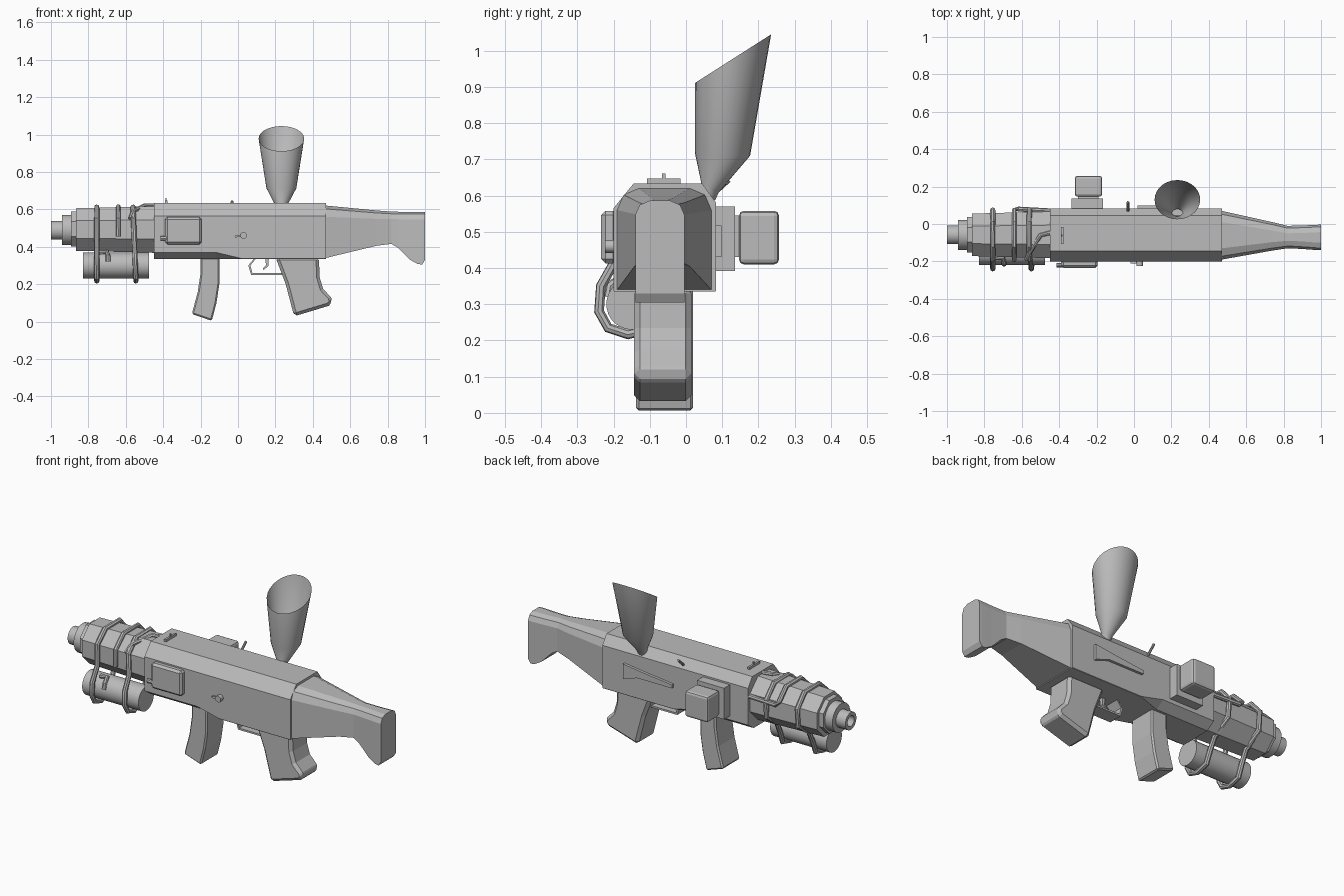
import bpy, bmesh, math
from mathutils import Vector

grey = bpy.data.materials.new("mid grey")
grey.diffuse_color = (0.5, 0.5, 0.5, 1)
CY, CZ = -0.058, 0.487      # barrel axis


def finish(name, bm, bevel=0, smooth=False, segments=1):
    bmesh.ops.recalc_face_normals(bm, faces=bm.faces)
    me = bpy.data.meshes.new(name)
    bm.to_mesh(me)
    bm.free()
    ob = bpy.data.objects.new(name, me)
    bpy.context.collection.objects.link(ob)
    me.materials.append(grey)
    if bevel:
        m = ob.modifiers.new("edge", "BEVEL")
        m.width, m.segments = bevel, segments
    if smooth:
        bpy.ops.object.select_all(action='DESELECT')
        ob.select_set(True)
        bpy.context.view_layer.objects.active = ob
        bpy.ops.object.shade_smooth_by_angle(angle=math.radians(35))
    return ob


def loft(name, rings, caps=True, closed=False, **kw):
    """Skin a list of equally long rings of points."""
    bm = bmesh.new()
    vs = [[bm.verts.new(p) for p in r] for r in rings]
    n = len(vs[0])
    pairs = list(zip(vs, vs[1:])) + ([(vs[-1], vs[0])] if closed else [])
    for a, b in pairs:
        for i in range(n):
            j = (i + 1) % n
            bm.faces.new((a[i], a[j], b[j], b[i]))
    if caps and not closed:
        bm.faces.new(vs[0])
        bm.faces.new(vs[-1])
    return finish(name, bm, **kw)


def box(name, x0, x1, y0, y1, z0, z1, **kw):
    return loft(name, [[(x, y0, z0), (x, y1, z0), (x, y1, z1), (x, y0, z1)] for x in (x0, x1)], **kw)


def slab(name, prof, y0, y1, **kw):
    """Extrude an x-z outline along y."""
    return loft(name, [[(x, y, z) for x, z in prof] for y in (y0, y1)], **kw)


def lathe_x(name, prof, y, z, n, closed=False, turn=0.5, **kw):
    """Revolve (x, radius) pairs around an axis along x."""
    def ring(x, r):
        return [(x, y + r * math.cos((i + turn) * 2 * math.pi / n),
                 z + r * math.sin((i + turn) * 2 * math.pi / n)) for i in range(n)]
    return loft(name, [ring(*p) for p in prof], closed=closed, **kw)


def tube(name, pts, r, n=8, cyclic=False):
    """Sweep a round section along a path."""
    pts = [Vector(p) for p in pts]
    rings, last, ref = [], len(pts) - 1, None
    for i, p in enumerate(pts):
        a = pts[i - 1] if i or cyclic else p
        b = pts[(i + 1) % len(pts)] if i < last or cyclic else p
        t = (b - a).normalized()
        if ref is None:
            ref = t.orthogonal()
        ref = (ref - t * ref.dot(t)).normalized()
        s = t.cross(ref)
        rings.append([p + r * (ref * math.cos(k * 2 * math.pi / n) + s * math.sin(k * 2 * math.pi / n))
                      for k in range(n)])
    return loft(name, rings, closed=cyclic, smooth=True)


# Receiver, with narrowed underside toward the front
def body(x, inset, rise):
    return [(x, -0.2 + inset, 0.335), (x, -0.2, 0.335 + rise), (x, -0.2, 0.565), (x, -0.145, 0.633),
            (x, 0.045, 0.633), (x, 0.083, 0.58), (x, 0.083, 0.335 + rise), (x, 0.083 - inset, 0.335)]


loft("receiver", [body(-0.45, 0.05, 0.035), body(-0.12, 0.05, 0.035), body(0.02, 0.002, 0.002),
                  body(0.47, 0.002, 0.002)])


# Shoulder stock
def stock(x, y0, y1, z0, z1, c):
    return [(x, y0, z0), (x, y0, z1 - c), (x, y0 + c * .3, z1 - c * .3), (x, y0 + c, z1),
            (x, y1 - c, z1), (x, y1 - c * .3, z1 - c * .3), (x, y1, z1 - c), (x, y1, z0)]


loft("stock", [stock(*s) for s in (
    (0.47, -0.19, 0.07, 0.34, 0.62, 0.06), (0.74, -0.142, 0.01, 0.405, 0.594, 0.045),
    (0.82, -0.13, -0.01, 0.415, 0.588, 0.04), (0.855, -0.131, -0.009, 0.395, 0.587, 0.04),
    (0.92, -0.135, -0.007, 0.33, 0.586, 0.04), (0.96, -0.138, -0.005, 0.308, 0.586, 0.04),
    (0.985, -0.14, -0.004, 0.305, 0.586, 0.04), (1.0, -0.14, -0.004, 0.33, 0.586, 0.04))])

# Barrel shroud, stepped collars and hollow muzzle
lathe_x("barrel_shroud", [(-0.865, 0.123), (-0.44, 0.135)], CY, 0.492, 8)
lathe_x("front_collar", [(-0.892, 0.102), (-0.86, 0.102)], CY, 0.495, 8)
lathe_x("muzzle_collar", [(-0.94, 0.082), (-0.88, 0.082)], CY, 0.49, 16, smooth=True)
lathe_x("muzzle", [(-1, 0.05), (-0.93, 0.05), (-0.93, 0.03), (-1, 0.03)], CY, CZ, 20, closed=True, smooth=True)

# Underslung cylinder
lathe_x("under_cylinder", [(-0.83, 0.07), (-0.475, 0.07)], -0.15, 0.3, 24, smooth=True)

# Hoses strapping the cylinder to the barrel
strap = [(0.068, 0.44), (0.075, 0.54), (0.01, 0.612), (-0.12, 0.612), (-0.19, 0.55), (-0.19, 0.43),
         (-0.235, 0.35), (-0.24, 0.28), (-0.215, 0.235), (-0.16, 0.217), (-0.09, 0.235), (-0.065, 0.3),
         (-0.03, 0.37)]
for name, x, lean in (("front_strap", -0.755, 0.0), ("rear_strap", -0.555, 0.04)):
    tube(name, [(x + lean * (z - 0.45) * -1, y, z) for y, z in strap], 0.014, cyclic=True)
tube("short_hose", [(-0.64, -0.19, 0.455), (-0.64, -0.19, 0.55), (-0.64, -0.12, 0.615), (-0.64, 0.01, 0.615),
                    (-0.64, 0.075, 0.55), (-0.62, 0.08, 0.53), (-0.44, 0.07, 0.53)], 0.013)
tube("top_hose", [(-0.575, -0.19, 0.55), (-0.56, -0.155, 0.59), (-0.5, -0.06, 0.62), (-0.44, -0.045, 0.62)], 0.012)
tube("elbow_hose", [(-0.74, -0.18, 0.37), (-0.7, -0.18, 0.372), (-0.695, -0.21, 0.35), (-0.695, -0.215, 0.32)], 0.013)

# Curved magazine
slab("magazine", [(-0.2, 0.35), (-0.2, 0.26), (-0.215, 0.16), (-0.247, 0.04), (-0.14, 0.004),
                  (-0.115, 0.1), (-0.1, 0.2), (-0.1, 0.35)], -0.138, 0.02, bevel=0.008)

# Pistol grip
slab("grip", [(0.2, 0.345), (0.255, 0.2), (0.3, 0.028), (0.485, 0.084), (0.505, 0.105), (0.497, 0.13),
              (0.455, 0.175), (0.437, 0.235), (0.432, 0.345)], -0.143, 0.015, bevel=0.016)

# Trigger and guard
guard = [(0.085, 0.335), (0.055, 0.3), (0.07, 0.25), (0.245, 0.25), (0.245, 0.26), (0.077, 0.26),
         (0.066, 0.3), (0.095, 0.335)]
slab("trigger_guard", guard, -0.1, -0.02)
slab("trigger", [(0.145, 0.34), (0.15, 0.3), (0.132, 0.283), (0.138, 0.276), (0.162, 0.297), (0.165, 0.34)],
     -0.07, -0.05)

# Front side plate with handle, and selector knob
box("side_plate", -0.39, -0.195, -0.234, -0.19, 0.413, 0.558, bevel=0.012)
tube("plate_handle", [(-0.415, -0.22, 0.445), (-0.375, -0.22, 0.445)], 0.012)
tube("selector_knob", [(0.03, -0.19, 0.46), (0.03, -0.224, 0.46)], 0.018, 14)
slab("selector_lever", [(-0.02, 0.458), (0.03, 0.468), (0.03, 0.453), (-0.015, 0.45)], -0.212, -0.19)

# Back side mount with block
box("mount_plate", -0.335, -0.165, 0.075, 0.135, 0.392, 0.57)
box("mount_neck", -0.3, -0.19, 0.13, 0.15, 0.43, 0.545)
box("mount_block", -0.316, -0.17, 0.146, 0.257, 0.41, 0.558, bevel=0.014, segments=2)

# Side slot cover on the back
slab("slot_cover", [(0.33, 0.517), (0.33, 0.43), (0.24, 0.46), (0.02, 0.46), (0.02, 0.48), (0.2, 0.5)],
     0.08, 0.098)

# Sight and small charging peg
box("sight_base", -0.39, -0.378, -0.108, -0.015, 0.625, 0.647)
box("sight_post", -0.387, -0.381, -0.066, -0.056, 0.64, 0.661)
tube("charging_peg", [(-0.032, 0.06, 0.59), (-0.032, 0.118, 0.643)], 0.007)


# Open slanted hopper
def hopper(cy, cz, rx, ry, slope, n=28):
    pts = []
    for i in range(n):
        a = i * 2 * math.pi / n
        pts.append((0.232 + rx * math.cos(a), cy + ry * math.sin(a), cz + slope * math.sin(a)))
    return pts


loft("hopper", [hopper(0.058, 0.6, 0.026, 0.022, -0.014), hopper(0.066, 0.622, 0.032, 0.024, -0.014),
                hopper(0.101, 0.713, 0.08, 0.076, -0.003), hopper(0.13, 0.978, 0.122, 0.105, 0.067)],
     caps=False, smooth=True)
